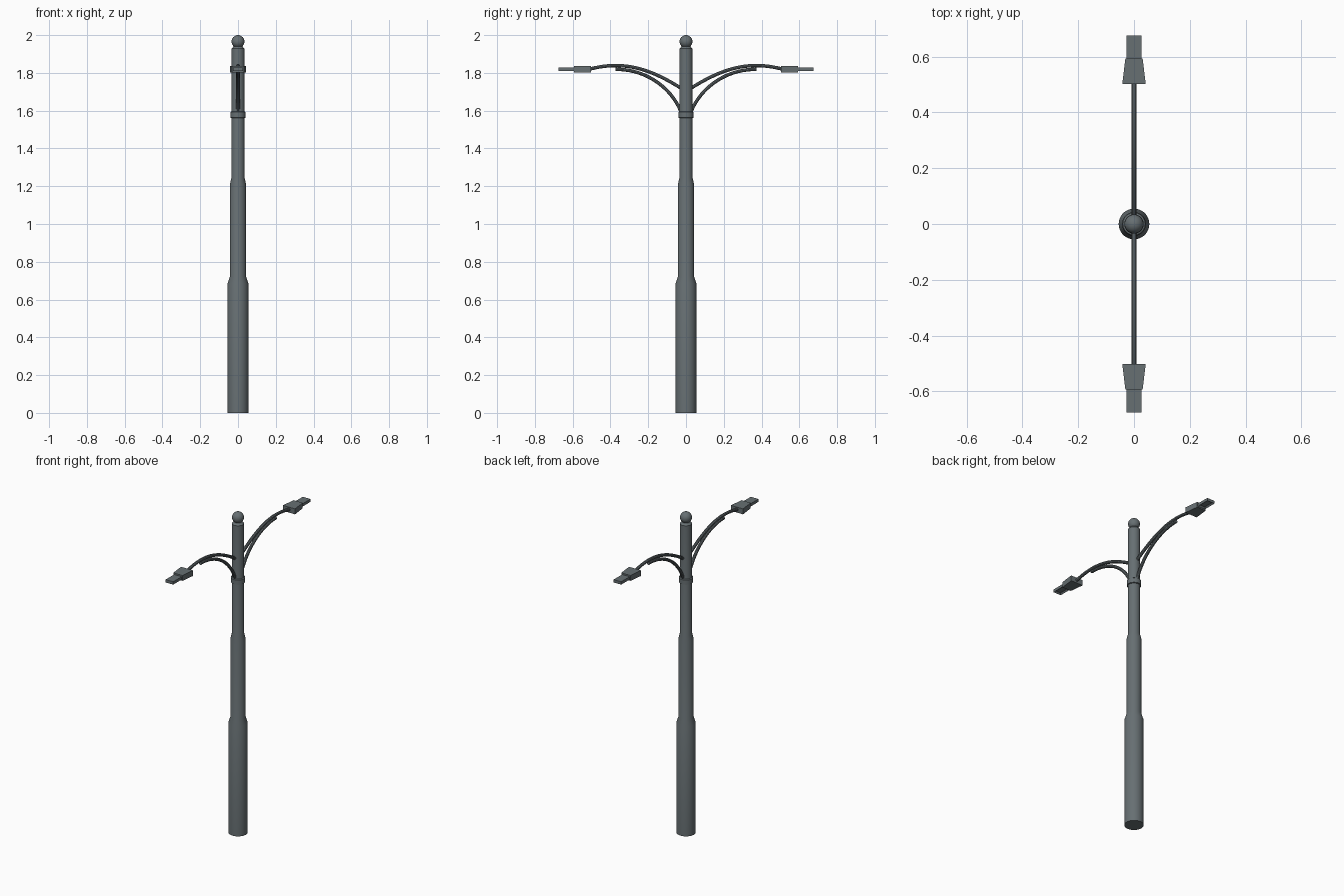
import bpy, bmesh, math

if "Cube" in bpy.data.objects:
    bpy.data.objects.remove(bpy.data.objects["Cube"])

metal = bpy.data.materials.new("slate_grey_metal")
metal.diffuse_color = (0.135, 0.16, 0.17, 1)
metal.use_nodes = True
metal.node_tree.nodes["Principled BSDF"].inputs["Base Color"].default_value = metal.diffuse_color


def finish(obj, smooth=True):
    obj.data.materials.append(metal)
    if smooth:
        bpy.ops.object.select_all(action='DESELECT')
        obj.select_set(True)
        bpy.context.view_layer.objects.active = obj
        bpy.ops.object.shade_smooth_by_angle(angle=math.radians(35))
    return obj


def from_bmesh(name, bm, smooth=True):
    bmesh.ops.recalc_face_normals(bm, faces=bm.faces)
    me = bpy.data.meshes.new(name)
    bm.to_mesh(me)
    bm.free()
    obj = bpy.data.objects.new(name, me)
    bpy.context.collection.objects.link(obj)
    return finish(obj, smooth)


def lathe(name, profile, n=32):
    """Closed solid turned around z from (radius, height) points."""
    bm = bmesh.new()
    rings = [[bm.verts.new((r * math.cos(2 * math.pi * i / n),
                            r * math.sin(2 * math.pi * i / n), z))
              for i in range(n)] for r, z in profile]
    for a, b in zip(rings, rings[1:]):
        for i in range(n):
            j = (i + 1) % n
            bm.faces.new((a[i], a[j], b[j], b[i]))
    bm.faces.new(rings[0])
    bm.faces.new(rings[-1])
    return from_bmesh(name, bm)


def tube(name, handles, side, radius):
    """Round arm following one cubic curve in the y-z plane."""
    cu = bpy.data.curves.new(name, 'CURVE')
    cu.dimensions = '3D'
    cu.bevel_depth = radius
    cu.bevel_resolution = 3
    cu.use_fill_caps = True
    cu.resolution_u = 20
    sp = cu.splines.new('BEZIER')
    sp.bezier_points.add(1)
    p0, h0, h1, p1 = [(0, side * y, z) for y, z in handles]
    a, b = sp.bezier_points
    for pt in (a, b):
        pt.handle_left_type = pt.handle_right_type = 'FREE'
    a.co, a.handle_left, a.handle_right = p0, p0, h0
    b.co, b.handle_left, b.handle_right = p1, h1, p1
    tmp = bpy.data.objects.new(name + "_curve", cu)
    bpy.context.collection.objects.link(tmp)
    me = bpy.data.meshes.new_from_object(
        tmp.evaluated_get(bpy.context.evaluated_depsgraph_get()))
    bpy.data.objects.remove(tmp)
    me.materials.clear()
    obj = bpy.data.objects.new(name, me)
    bpy.context.collection.objects.link(obj)
    return finish(obj)


def block(name, side, y0, y1, w0, w1, z0, z1, recess=0):
    """Tapered box along y, optionally with a recess underneath."""
    bm = bmesh.new()
    ends = [[bm.verts.new((sx * w, side * y, z)) for sx, z in
             ((-1, z0), (1, z0), (1, z1), (-1, z1))]
            for y, w in ((y0, w0), (y1, w1))]
    a, b = ends
    bm.faces.new(a)
    bm.faces.new(b)
    for i in range(4):
        j = (i + 1) % 4
        bm.faces.new((a[i], a[j], b[j], b[i]))
    bmesh.ops.recalc_face_normals(bm, faces=bm.faces)
    if recess:
        low = min(bm.faces, key=lambda f: f.calc_center_median().z)
        bmesh.ops.inset_region(bm, faces=[low], thickness=0.012)
        for v in low.verts:
            v.co.z += recess
    return from_bmesh(name, bm, False)


# Stepped pole
lathe("pole", [(0.055, 0), (0.055, 0.685), (0.043, 0.722), (0.043, 1.21),
               (0.035, 1.243), (0.035, 1.928), (0.031, 1.932), (0.024, 1.94)])
# Collar under the arms
lathe("collar", [(0.034, 1.56), (0.0405, 1.563), (0.0405, 1.592), (0.034, 1.596)])
# Ball finial
bpy.ops.mesh.primitive_uv_sphere_add(segments=32, ring_count=16, radius=0.034,
                                     location=(0, 0, 1.966))
ball = bpy.context.object
ball.name = "ball_finial"
finish(ball)

for side, tag in ((1, "back"), (-1, "front")):
    # Upper arm and lower brace
    tube("upper_arm_" + tag,
         [(0.02, 1.715), (0.2, 1.83), (0.34, 1.865), (0.51, 1.82)], side, 0.0095)
    tube("lower_brace_" + tag,
         [(0.025, 1.59), (0.075, 1.72), (0.21, 1.82), (0.372, 1.819)], side, 0.0095)
    # Lamp housing and thin lamp panel
    block("lamp_housing_" + tag, side, 0.502, 0.593, 0.042, 0.031, 1.803, 1.837)
    block("lamp_panel_" + tag, side, 0.593, 0.676, 0.026, 0.026, 1.81, 1.828, 0.008)
